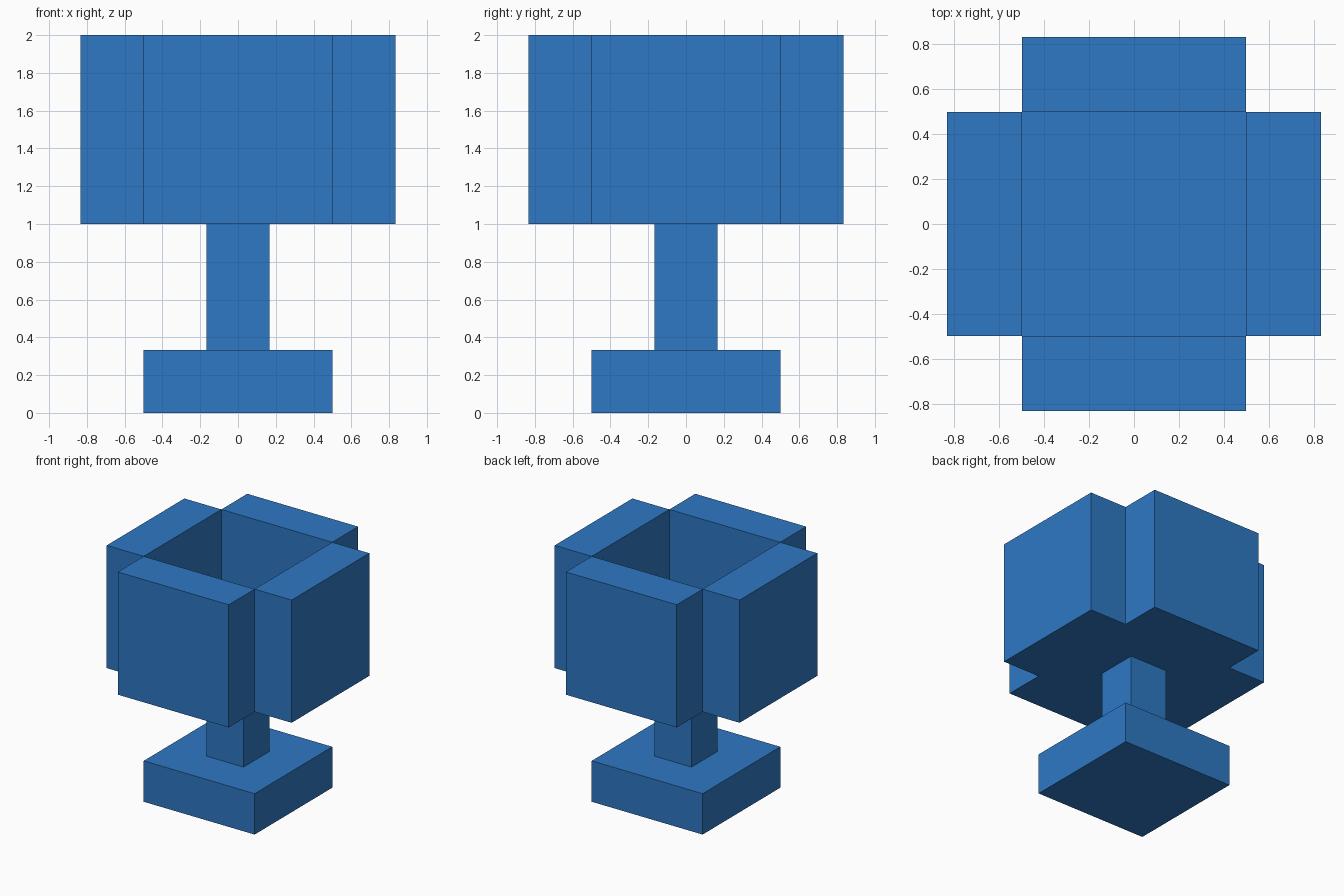
import bpy, bmesh
from mathutils import Matrix

cube = bpy.data.objects.get("Cube")
if cube:
    bpy.data.objects.remove(cube, do_unlink=True)

U = 1 / 3  # block size

# Single blue material
blue = bpy.data.materials.new("blue")
blue.use_nodes = True
colour = (0.027, 0.188, 0.55, 1)
blue.diffuse_color = colour
blue.node_tree.nodes["Principled BSDF"].inputs["Base Color"].default_value = colour


def box(width, z0, z1):
    """Square block centred on the z axis."""
    bm = bmesh.new()
    m = Matrix.Translation((0, 0, (z0 + z1) / 2)) @ Matrix.Diagonal((width, width, z1 - z0, 1))
    bmesh.ops.create_cube(bm, size=1, matrix=m)
    bm.normal_update()
    return bm


def extrude(bm, faces, distance):
    """Push each face out (or in, if negative) along its own normal."""
    new = bmesh.ops.extrude_discrete_faces(bm, faces=faces)["faces"]
    for f in new:
        f.normal_update()
        bmesh.ops.translate(bm, verts=f.verts[:], vec=f.normal * distance)
    bm.normal_update()


def finish(bm, name):
    mesh = bpy.data.meshes.new(name)
    bm.to_mesh(mesh)
    bm.free()
    mesh.materials.append(blue)
    bpy.context.collection.objects.link(bpy.data.objects.new(name, mesh))


# Foot and stem
finish(box(3 * U, 0, U), "foot")
finish(box(U, U, 3 * U), "stem")

# Bowl: a block with four sides pushed outwards and the top hollowed down
bowl = box(3 * U, 3 * U, 6 * U)
extrude(bowl, [f for f in bowl.faces if abs(f.normal.z) < 0.5], U)
rim = [f for f in bowl.faces if f.normal.z > 0.5 and f.calc_center_median().xy.length < 0.1]
extrude(bowl, rim, -2 * U)
finish(bowl, "bowl")
